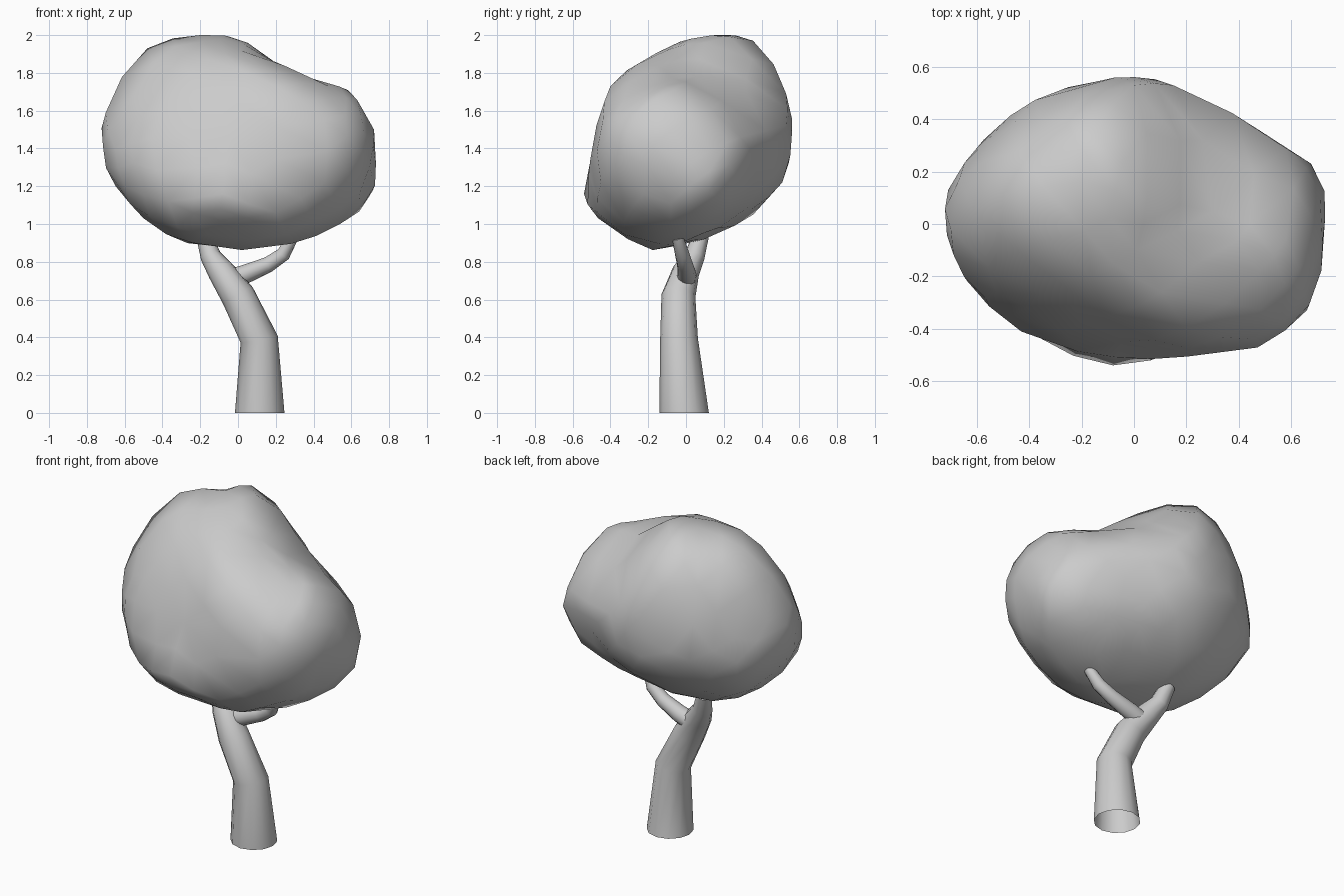
import bpy, bmesh, math
from mathutils import Vector

if "Cube" in bpy.data.objects:
    bpy.data.objects.remove(bpy.data.objects["Cube"])


def finish(name, bm, angle):
    """Turn a bmesh into a smooth-shaded object."""
    me = bpy.data.meshes.new(name)
    bm.to_mesh(me)
    bm.free()
    ob = bpy.data.objects.new(name, me)
    bpy.context.collection.objects.link(ob)
    bpy.ops.object.select_all(action='DESELECT')
    bpy.context.view_layer.objects.active = ob
    ob.select_set(True)
    bpy.ops.object.shade_smooth_by_angle(angle=math.radians(angle))
    return ob


def limb(name, path, sides=12):
    """Tapered tube along (x, y, z, radius) points, open at the foot."""
    bm = bmesh.new()
    pts = [Vector(p[:3]) for p in path]
    rings = []
    for k, p in enumerate(pts):
        t = pts[min(k + 1, len(pts) - 1)] - pts[max(k - 1, 0)]
        if p.z == 0:
            t = Vector((0, 0, 1))
        q = Vector((0, 0, 1)).rotation_difference(t.normalized())
        r = path[k][3]
        turn = [2 * math.pi * i / sides for i in range(sides)]
        rings.append([bm.verts.new(p + q @ Vector((r * math.cos(a), r * math.sin(a), 0)))
                      for a in turn])
    for a, b in zip(rings, rings[1:]):
        for i in range(sides):
            j = (i + 1) % sides
            bm.faces.new((a[i], a[j], b[j], b[i]))
    bm.faces.new(rings[-1])
    return finish(name, bm, 60)


# Trunk leaning left and back
limb("trunk", [(0.115, -0.01, 0, 0.131), (0.112, -0.037, 0.39, 0.1),
               (0.0, -0.04, 0.62, 0.09), (-0.09, 0.0, 0.75, 0.072),
               (-0.145, 0.045, 0.83, 0.055), (-0.18, 0.08, 0.94, 0.042)])

# Side branch curving right
limb("branch", [(-0.06, 0.0, 0.70, 0.055), (0.04, 0.005, 0.735, 0.05),
                (0.16, -0.005, 0.785, 0.042), (0.24, -0.02, 0.84, 0.038),
                (0.29, -0.045, 0.93, 0.03)])

# Foliage: lumpy ball through a few key points, top to bottom
lumps = [
    (-.2, .16, 2), (-.155, .355, 1.97), (-.48, .12, 1.93), (.05, .1, 1.96),
    (.01, -.1, 1.92), (-.16, -.2, 1.87), (-.36, .4, 1.78), (.3, .05, 1.78),
    (.58, -.06, 1.71), (.2, -.4, 1.73), (.48, -.18, 1.73), (-.35, -.27, 1.71),
    (0, .53, 1.69), (-.7, -.02, 1.59), (.65, -.27, 1.58), (.46, -.44, 1.55),
    (.15, .53, 1.52), (-.14, .545, 1.43), (-.56, .32, 1.48), (-.05, -.45, 1.47),
    (.58, .29, 1.46), (-.71, .13, 1.42), (-.46, -.35, 1.45), (.71, .12, 1.39),
    (-.65, -.2, 1.4), (.66, -.33, 1.37), (-.36, .48, 1.35), (.71, -.07, 1.25),
    (.46, -.45, 1.22), (-.55, .29, 1.19), (.38, .38, 1.3), (-.6, -.23, 1.2),
    (0, .51, 1.22), (.71, .12, 1.17), (-.08, -.54, 1.16), (-.37, -.43, 1.12),
    (.37, .29, 1.1), (.2, -.47, 1.06), (-.5, -.02, 1.03), (.54, -.08, 1),
    (-.1, -.44, 1.02), (-.28, .14, .95), (-.24, -.2, .9), (.28, -.14, .895),
    (.05, .04, .915), (.1, .35, 1.08),
]
centre = Vector((0, 0.02, 1.42))
bm = bmesh.new()
radius = {}
for p in lumps:
    v = bm.verts.new((Vector(p) - centre).normalized())
    radius[v] = (Vector(p) - centre).length
bmesh.ops.convex_hull(bm, input=bm.verts[:])
for v in bm.verts:
    v.co = centre + v.co * radius[v]
bmesh.ops.recalc_face_normals(bm, faces=bm.faces[:])
bmesh.ops.subdivide_edges(bm, edges=bm.edges[:], cuts=1, smooth=0.5, use_grid_fill=True)
finish("foliage", bm, 80)
